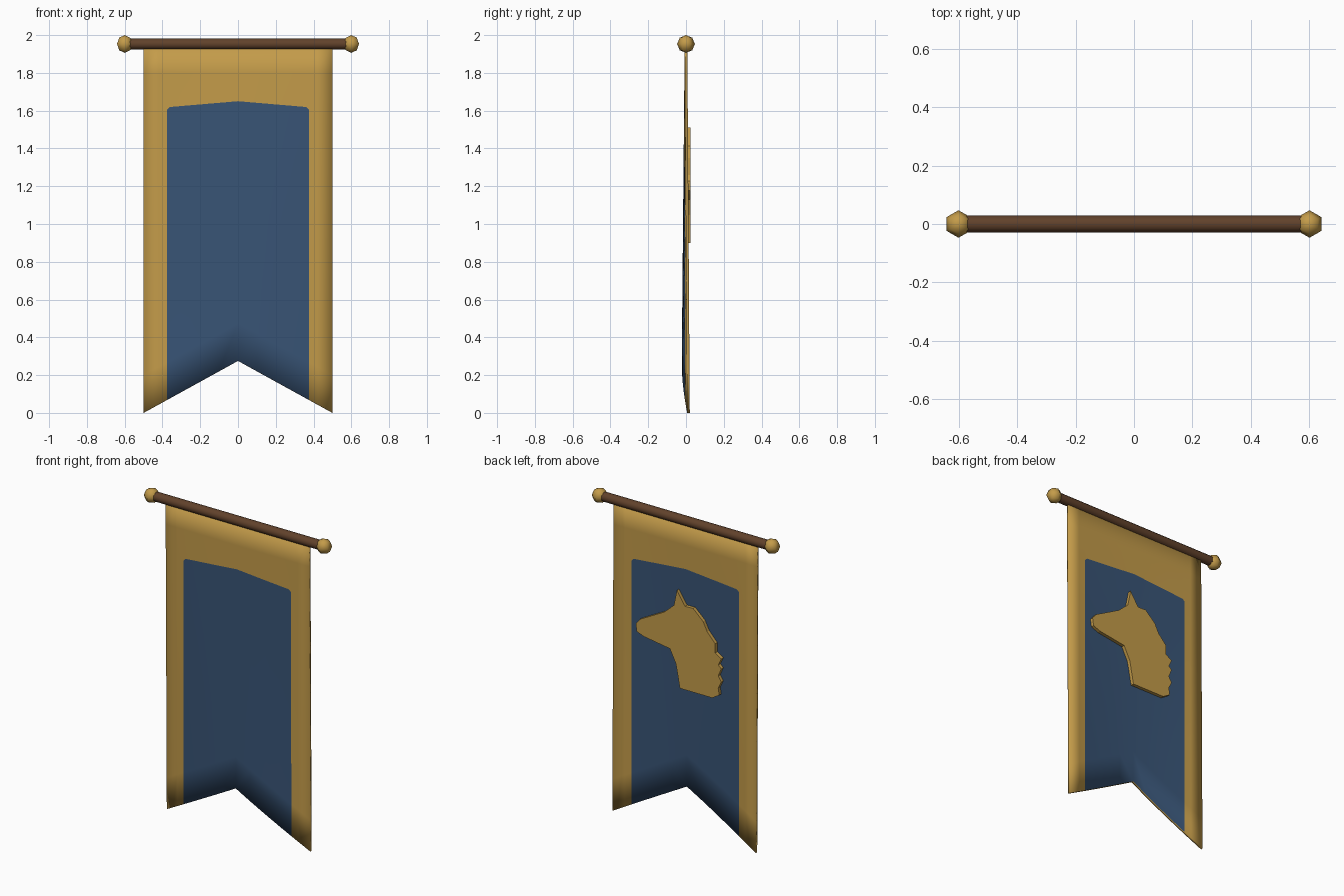
import bpy, bmesh, math

cube = bpy.data.objects.get("Cube")
if cube:
    bpy.data.objects.remove(cube, do_unlink=True)


def material(name, rgb):
    m = bpy.data.materials.new(name)
    m.use_nodes = True
    m.diffuse_color = (*rgb, 1)
    m.node_tree.nodes["Principled BSDF"].inputs["Base Color"].default_value = (*rgb, 1)
    return m


gold = material("gold", (0.55, 0.33, 0.068))
blue = material("blue", (0.04, 0.089, 0.18))
brown = material("brown wood", (0.12, 0.054, 0.024))


def finish(bm, name, mats, smooth):
    mesh = bpy.data.meshes.new(name)
    for f in bm.faces:
        f.smooth = smooth
    bm.to_mesh(mesh)
    bm.free()
    for m in mats:
        mesh.materials.append(m)
    obj = bpy.data.objects.new(name, mesh)
    bpy.context.collection.objects.link(obj)
    return obj


# Swallow-tailed cloth: columns across, rows following the notch and panel top
ROD_Z = 1.953
half = [0.1, 0.2, 0.3, 0.36, 0.375, 0.42, 0.5]
columns = [-x for x in reversed(half)] + [0] + half


def row_heights(x):
    a = abs(x)
    tail = 0.275 - 0.55 * a
    panel_top = 1.65 - 0.085 * a if a < 0.37 else 1.605
    return [tail, tail + 0.2, 0.7, 1.0, 1.3, panel_top, 1.8, ROD_Z]


def cloth_y(x, z):
    # sides drift back and the middle billows forward towards the hem
    return (1 - z / ROD_Z) * (0.013 - 0.031 * math.cos(math.pi * x))


bm = bmesh.new()
grid = [[bm.verts.new((x, cloth_y(x, z), z)) for z in row_heights(x)] for x in columns]
for i in range(len(columns) - 1):
    for j in range(len(grid[0]) - 1):
        f = bm.faces.new((grid[i][j], grid[i + 1][j], grid[i + 1][j + 1], grid[i][j + 1]))
        middle = abs(columns[i] + columns[i + 1]) / 2
        f.material_index = int(middle < 0.375 and j < 5)
cloth = finish(bm, "banner_cloth", [gold, blue], True)
solid = cloth.modifiers.new("thickness", 'SOLIDIFY')
solid.thickness = 0.014
solid.offset = 0
solid.material_offset_rim = -1

# Hanging rod
bpy.ops.mesh.primitive_cylinder_add(vertices=12, radius=0.029, depth=1.2,
                                    location=(0, 0, ROD_Z), rotation=(0, math.pi / 2, 0))
rod = bpy.context.object
rod.name = "hanging_rod"
rod.data.materials.append(brown)
bpy.ops.object.shade_smooth_by_angle(angle=math.radians(40))

# Faceted ball at each end of the rod
for side, name in ((1, "left_finial"), (-1, "right_finial")):
    bm = bmesh.new()
    bmesh.ops.create_uvsphere(bm, u_segments=6, v_segments=4, radius=0.047)
    ball = finish(bm, name, [gold], True)
    ball.location = (side * 0.6, 0, ROD_Z)

# Raised horse-head emblem on the back
outline = [
    (0.046, 1.512), (0.067, 1.412), (0.137, 1.35), (0.305, 1.26), (0.333, 1.227),
    (0.326, 1.178), (0.277, 1.159), (0.095, 1.131), (0.053, 1.047), (0.025, 0.9),
    (-0.2, 0.9), (-0.249, 0.93), (-0.242, 0.973), (-0.263, 1.016), (-0.242, 1.049),
    (-0.263, 1.099), (-0.242, 1.119), (-0.263, 1.162), (-0.221, 1.189), (-0.221, 1.247),
    (-0.165, 1.308), (-0.137, 1.364), (-0.067, 1.428), (-0.011, 1.426)]
bm = bmesh.new()
face = bm.faces.new([bm.verts.new((x, 0.004, z)) for x, z in outline])
extruded = bmesh.ops.extrude_face_region(bm, geom=[face])["geom"]
bmesh.ops.translate(bm, vec=(0, 0.021, 0),
                    verts=[v for v in extruded if isinstance(v, bmesh.types.BMVert)])
bmesh.ops.recalc_face_normals(bm, faces=bm.faces)
finish(bm, "horse_head_emblem", [gold], False)
